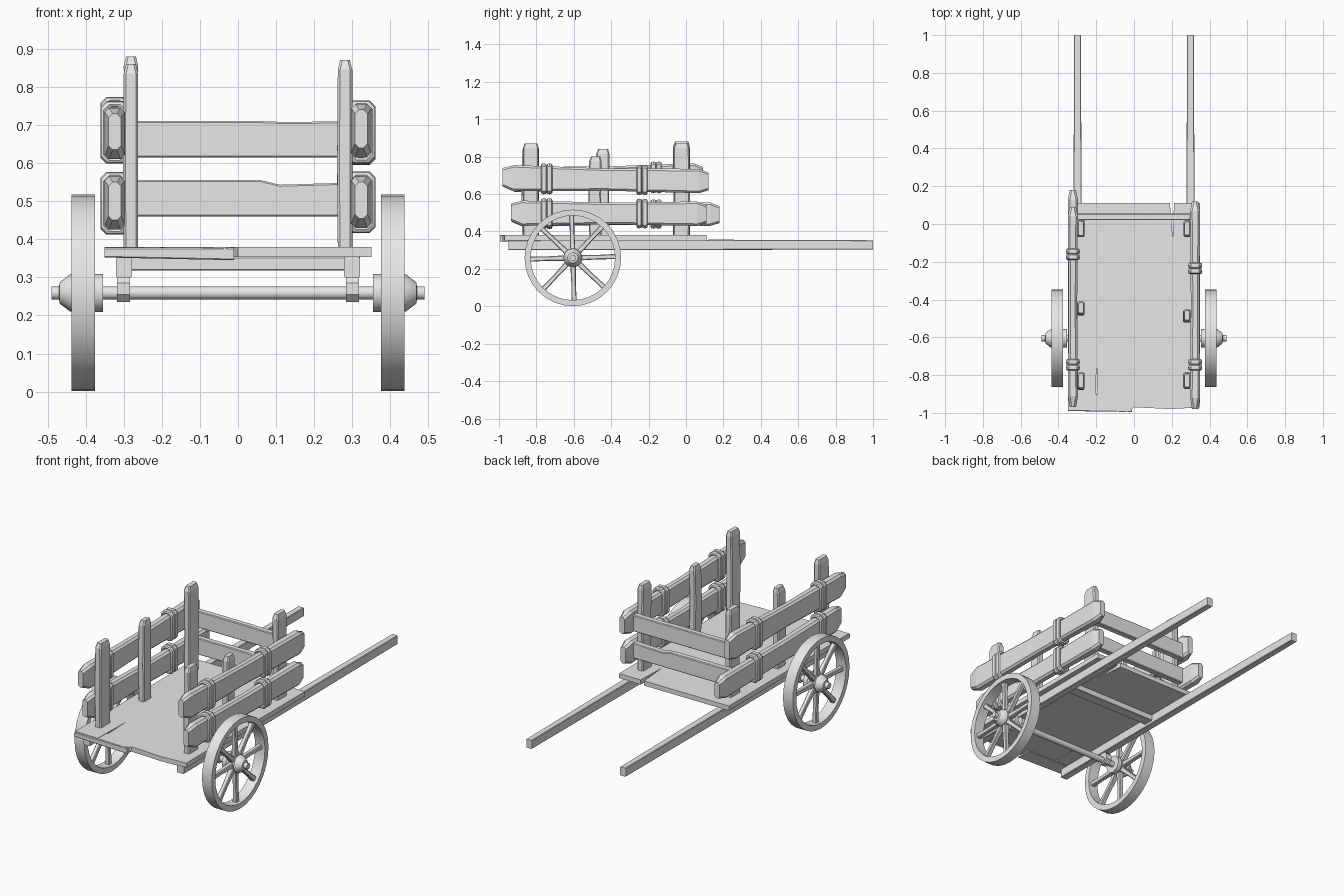
import bpy, bmesh, math, random
from mathutils import Matrix, Vector

random.seed(4)
cube = bpy.data.objects.get("Cube")
if cube:
    bpy.data.objects.remove(cube, do_unlink=True)

wood = bpy.data.materials.new("pale_grey_wood")
wood.use_nodes = True
wood.diffuse_color = (0.8, 0.8, 0.8, 1)
wood.node_tree.nodes["Principled BSDF"].inputs["Base Color"].default_value = (0.8, 0.8, 0.8, 1)


def finish(name, bm, smooth=False):
    bmesh.ops.recalc_face_normals(bm, faces=bm.faces)
    mesh = bpy.data.meshes.new(name)
    bm.to_mesh(mesh)
    bm.free()
    mesh.materials.append(wood)
    obj = bpy.data.objects.new(name, mesh)
    bpy.context.collection.objects.link(obj)
    if smooth:
        bpy.ops.object.select_all(action='DESELECT')
        obj.select_set(True)
        bpy.context.view_layer.objects.active = obj
        bpy.ops.object.shade_smooth_by_angle(angle=math.radians(35))
    return obj


def skin(bm, rings, closed=False):
    """Bridge equal rings of vertices, capping the ends unless closed."""
    n = len(rings[0])
    pairs = list(zip(rings, rings[1:] + rings[:1])) if closed else list(zip(rings, rings[1:]))
    for a, b in pairs:
        for i in range(n):
            j = (i + 1) % n
            bm.faces.new((a[i], a[j], b[j], b[i]))
    if not closed:
        bm.faces.new(rings[0])
        bm.faces.new(rings[-1])


def octagon(u0, u1, v0, v1, c):
    return [(u0 + c, v0), (u1 - c, v0), (u1, v0 + c), (u1, v1 - c),
            (u1 - c, v1), (u0 + c, v1), (u0, v1 - c), (u0, v0 + c)]


def timber(name, axis, stations, c=0.006):
    """Chamfered beam along an axis; each station is (t, u0, u1, v0, v1)."""
    bm = bmesh.new()
    rings = []
    for t, *box in stations:
        ring = []
        for p in octagon(*box, c):
            co = list(p)
            co.insert(axis, t)
            ring.append(bm.verts.new(co))
        rings.append(ring)
    skin(bm, rings)
    return finish(name, bm)


def wobble(a):
    return random.uniform(-a, a)


# Cart bed with ragged ends and split cracks
outline = [(-0.35, -0.98), (-0.205, -0.985), (-0.198, -0.73), (-0.192, -0.985),
           (-0.03, -0.995), (0.0, -0.97), (0.2, -0.98), (0.35, -0.97),
           (0.35, 0.11), (0.212, 0.11), (0.205, -0.07), (0.19, 0.11), (-0.35, 0.11)]
bm = bmesh.new()
face = bm.faces.new([bm.verts.new((x, y, 0.353)) for x, y in outline])
top = bmesh.ops.extrude_face_region(bm, geom=[face])["geom"]
bmesh.ops.translate(bm, vec=(0, 0, 0.027), verts=[v for v in top if isinstance(v, bmesh.types.BMVert)])
finish("bed", bm)
timber("bed_front_splinter", 0, [(-0.35, -0.99, -0.9, 0.352, 0.378),
                                 (-0.01, -0.995, -0.9, 0.345, 0.378)], 0.003)

# Long shafts under the bed and the cross bearer between them
for side, s in (("right", -1), ("left", 1)):
    inner, outer = sorted((s * 0.278, s * 0.32))
    timber(side + "_shaft", 1, [(-0.95, inner, outer, 0.30, 0.353),
                                (0.2, inner, outer, 0.302, 0.356),
                                (1.0, inner + 0.003, outer - 0.003, 0.303, 0.353)], 0.003)
    timber(side + "_axle_bracket", 0, [(s * 0.283, -0.64, -0.57, 0.235, 0.305),
                                       (s * 0.317, -0.64, -0.57, 0.235, 0.305)], 0.02)
timber("cross_bearer", 0, [(-0.28, -0.24, -0.18, 0.318, 0.354),
                           (0.28, -0.24, -0.18, 0.318, 0.354)], 0.003)

# Upright posts
for side, s, rows in (("right", -1, ((-0.83, 0.09, 0.86), (-0.445, 0.07, 0.84), (-0.025, 0.09, 0.88))),
                      ("left", 1, ((-0.83, 0.085, 0.87), (-0.485, 0.065, 0.80), (-0.025, 0.085, 0.87)))):
    for place, (y, w, z) in zip(("front", "middle", "rear"), rows):
        a, b = sorted((s * 0.262, s * 0.30))
        h = w / 2
        timber(f"{side}_{place}_post", 2, [
            (0.375, a, b, y - h, y + h),
            (0.6, a + wobble(.003), b, y - h + wobble(.005), y + h + wobble(.005)),
            (z - 0.025, a, b, y - h, y + h),
            (z, a + 0.006, b - 0.006, y - h + 0.01, y + h - 0.006)])


# Hewn side rails, listed as start, end, front heights and rear heights
rails = {"right_upper": (-1, -0.97, 0.09, 0.61, 0.745, 0.62, 0.765),
         "right_lower": (-1, -0.93, 0.18, 0.425, 0.565, 0.43, 0.555),
         "left_upper": (1, -0.98, 0.12, 0.615, 0.755, 0.605, 0.735),
         "left_lower": (1, -0.935, 0.11, 0.43, 0.565, 0.43, 0.56)}
for name, (s, y0, y1, a0, a1, b0, b1) in rails.items():
    x0, x1 = sorted((s * 0.297, s * 0.35))
    mid = (y0 + y1) / 2
    timber(name + "_rail", 1, [
        (y0, x0 + 0.01, x1 - 0.01, a0 + 0.025, a1 - 0.015),
        (y0 + 0.06, x0, x1, a0, a1),
        (mid, x0 + 0.004, x1 - 0.004, (a0 + b0) / 2 + 0.008, (a1 + b1) / 2 - 0.008),
        (y1 - 0.05, x0, x1, b0, b1),
        (y1, x0 + 0.01, x1 - 0.01, b0 + 0.015, b1 - 0.02)], 0.011)

    # Paired rope bindings round each rail
    for place, y in (("front", -0.745), ("rear", -0.235 if s > 0 else -0.16)):
        f = (y - y0) / (y1 - y0)
        lo, hi = a0 + (b0 - a0) * f, a1 + (b1 - a1) * f
        bm = bmesh.new()
        for off in (-0.015, 0.015):
            path = octagon(x0 - 0.003, x1 + 0.003, lo - 0.005, hi + 0.005, 0.016)
            cx, cz = (x0 + x1) / 2, (lo + hi) / 2
            rings = []
            for x, z in path:
                out = Vector((math.copysign(1, x - cx), 0, math.copysign(1, z - cz))).normalized()
                rings.append([bm.verts.new(Vector((x, y + off, z))
                                           + out * 0.012 * math.cos(k * math.tau / 8)
                                           + Vector((0, 0.015 * math.sin(k * math.tau / 8), 0)))
                              for k in range(8)])
            skin(bm, rings, closed=True)
        finish(f"{name}_{place}_binding", bm, True)

# Rear cross boards with worn top edges
for name, z0, z1, dip in (("upper", 0.615, 0.71, 0.002), ("lower", 0.46, 0.555, 0.012)):
    timber(name + "_rear_board", 0, [(-0.31, 0.02, 0.055, z0, z1),
                                     (0.06, 0.02, 0.055, z0, z1),
                                     (0.11, 0.02, 0.055, z0, z1 - dip),
                                     (0.31, 0.02, 0.055, z0, z1 - dip / 2)], 0.004)

# Wheels, hubs and axle
WY, WZ = -0.605, 0.259


def lathe(name, profile, n, s=1, closed=False):
    """Turn an (x, radius) profile round the axle line."""
    bm = bmesh.new()
    rings = [[bm.verts.new((s * x, WY + r * math.cos(k * math.tau / n), WZ + r * math.sin(k * math.tau / n)))
              for k in range(n)] for x, r in profile]
    skin(bm, rings, closed)
    return finish(name, bm, True)


lathe("axle", [(-0.37, 0.017), (0.37, 0.017)], 16)
for side, s in (("right", -1), ("left", 1)):
    lathe(side + "_wheel_rim", [(0.375, 0.226), (0.375, 0.258), (0.437, 0.258), (0.437, 0.226)],
          32, s, closed=True)
    lathe(side + "_hub", [(0.355, 0.05), (0.38, 0.05), (0.39, 0.042), (0.425, 0.042), (0.43, 0.05),
                          (0.442, 0.048), (0.468, 0.028), (0.47, 0.017), (0.49, 0.017)], 16, s)
    bm = bmesh.new()
    for k in range(8):
        turn = Matrix.Translation((s * 0.406, WY, WZ)) @ Matrix.Rotation(k * math.tau / 8 + 0.03, 4, 'X')
        rings = [[bm.verts.new(turn @ Vector((u, v, t))) for u, v in octagon(-w, w, -w, w, 0.004)]
                 for t, w in ((0.03, 0.015), (0.14, 0.012), (0.235, 0.014))]
        skin(bm, rings)
    finish(side + "_spokes", bm)
